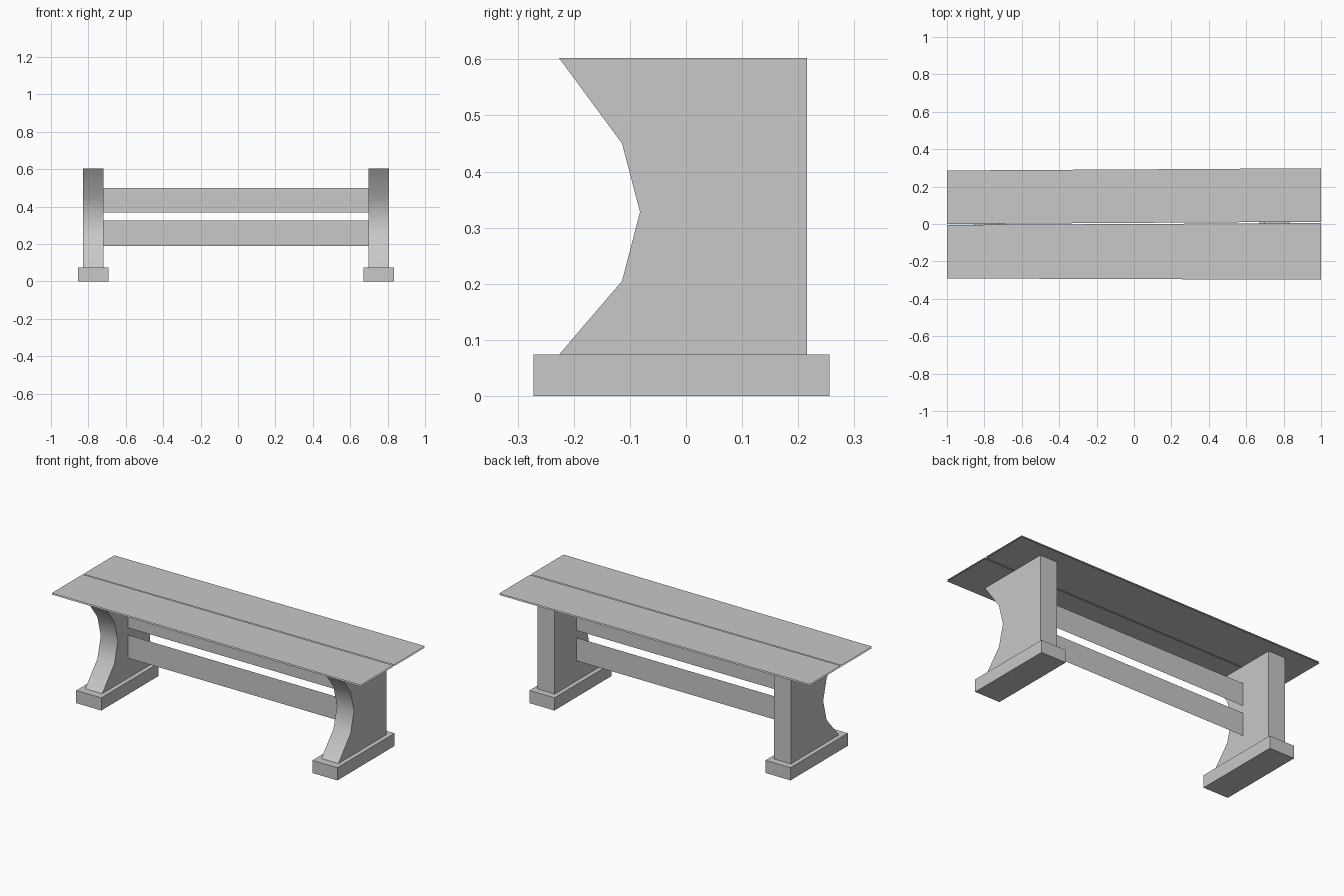
import bpy
import math

cube = bpy.data.objects.get("Cube")
if cube:
    bpy.data.objects.remove(cube, do_unlink=True)

# One plain grey for every part
grey = bpy.data.materials.new("plain grey")
grey.use_nodes = True
colour = (0.58, 0.58, 0.58, 1)
grey.diffuse_color = colour
grey.node_tree.nodes["Principled BSDF"].inputs["Base Color"].default_value = colour


def make(name, verts, faces):
    mesh = bpy.data.meshes.new(name)
    mesh.from_pydata(verts, [], faces)
    mesh.materials.append(grey)
    obj = bpy.data.objects.new(name, mesh)
    bpy.context.collection.objects.link(obj)
    return obj


def extrude_x(name, profile, x0, x1):
    """Solid made by sweeping a counter-clockwise (y, z) profile along x."""
    n = len(profile)
    verts = [(x, y, z) for x in (x0, x1) for y, z in profile]
    faces = [tuple(reversed(range(n))), tuple(range(n, 2 * n))]
    for i in range(n):
        j = (i + 1) % n
        faces.append((i, j, n + j, n + i))
    return make(name, verts, faces)


foot_top, leg_top, seat_top = 0.074, 0.602, 0.611

# Side supports: concave front, straight back, on a block foot
leg_profile = [(-0.226, foot_top), (0.216, foot_top), (0.216, leg_top), (-0.226, leg_top),
               (-0.114, 0.45), (-0.082, 0.328), (-0.114, 0.205)]
foot_profile = [(-0.272, 0), (0.256, 0), (0.256, foot_top), (-0.272, foot_top)]
for side, x in (("right", -0.774), ("left", 0.752)):
    leg = extrude_x(side + "_leg", leg_profile, x - 0.055, x + 0.055)
    extrude_x(side + "_foot", foot_profile, x - 0.081, x + 0.081)
    bpy.ops.object.select_all(action="DESELECT")
    leg.select_set(True)
    bpy.context.view_layer.objects.active = leg
    bpy.ops.object.shade_smooth_by_angle(angle=math.radians(45))

# Seat planks: slightly skewed upper and lower sheets with open edges
planks = {
    "front_plank": [(-1, -0.291), (1, -0.298), (1, 0.005), (-1, -0.005)],
    "back_plank": [(-1, 0.0), (1, 0.012), (1, 0.298), (-1, 0.286)],
}
for name, outline in planks.items():
    verts = [(x, y, z) for z in (leg_top + 0.001, seat_top) for x, y in outline]
    make(name, verts, [(3, 2, 1, 0), (4, 5, 6, 7)])

# Thin rails joining the two supports
for name, z0, z1 in (("lower_rail", 0.19, 0.325), ("upper_rail", 0.367, 0.5)):
    y = 0.013
    make(name, [(-0.72, y, z0), (0.698, y, z0), (0.698, y, z1), (-0.72, y, z1)], [(0, 1, 2, 3)])
